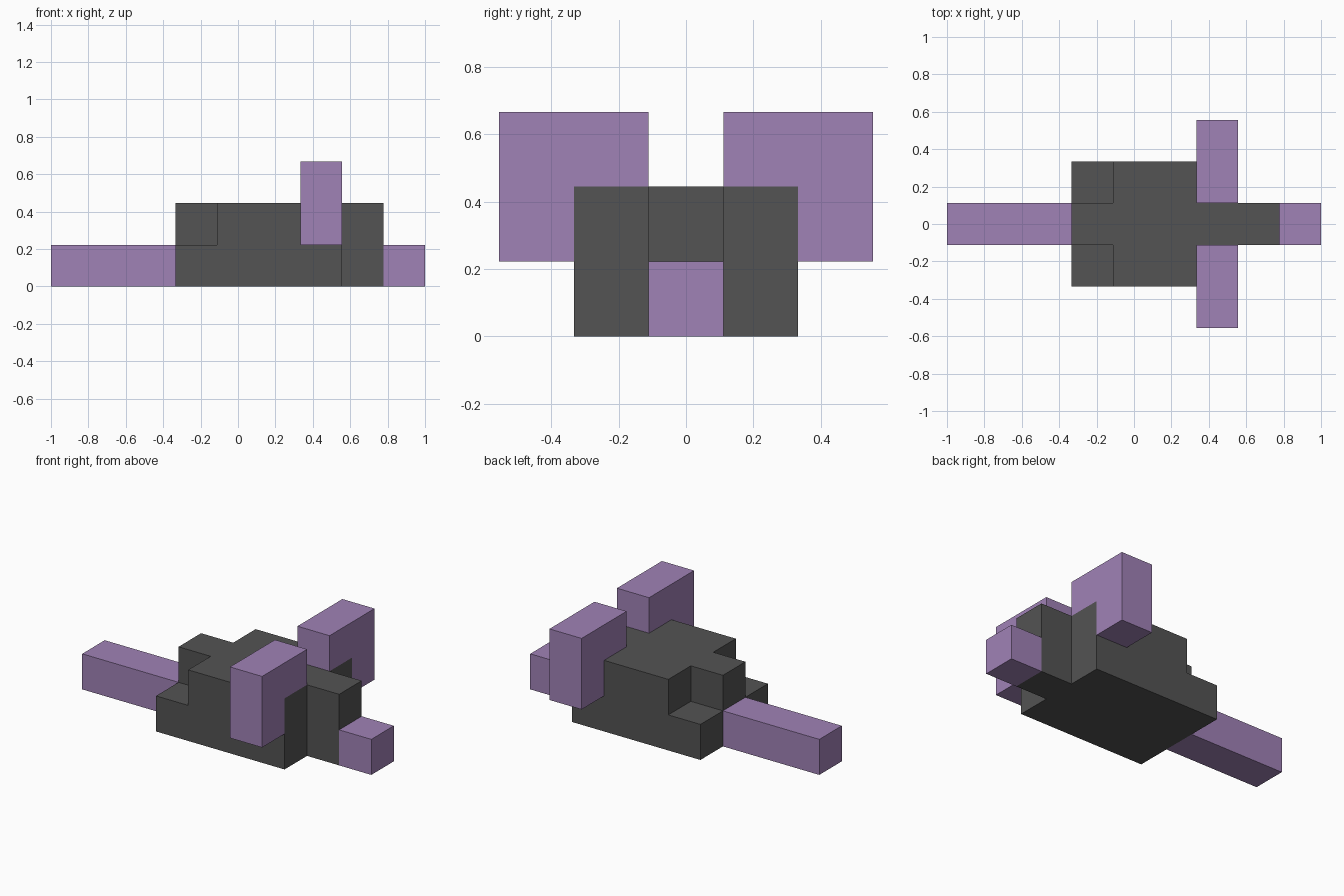
import bpy, bmesh
from mathutils import Vector

cube = bpy.data.objects.get("Cube")
if cube:
    bpy.data.objects.remove(cube, do_unlink=True)

U = 2 / 9  # block size: the model is nine blocks long


def material(name, rgb):
    m = bpy.data.materials.new(name)
    m.use_nodes = True
    m.diffuse_color = (*rgb, 1)
    bsdf = m.node_tree.nodes["Principled BSDF"]
    bsdf.inputs["Base Color"].default_value = (*rgb, 1)
    bsdf.inputs["Roughness"].default_value = 0.9
    return m


def box(xs, ys, zs):
    """Block cells in inclusive index ranges; y index 0 is the centre line."""
    return {(x, y, z) for x in range(xs[0], xs[1] + 1)
            for y in range(ys[0], ys[1] + 1) for z in range(zs[0], zs[1] + 1)}


def build(name, cells, mat):
    """Make the outer skin of a set of blocks as one clean mesh."""
    bm = bmesh.new()
    for c in cells:
        centre = Vector((-1 + (c[0] + 0.5) * U, c[1] * U, (c[2] + 0.5) * U))
        for axis in range(3):
            for sign in (-1, 1):
                side = list(c)
                side[axis] += sign
                if tuple(side) in cells:
                    continue
                n, a, b = Vector(), Vector(), Vector()
                n[axis] = sign * U / 2
                a[(axis + 1) % 3] = U / 2
                b[(axis + 2) % 3] = sign * U / 2
                corners = (-a - b, a - b, a + b, b - a)
                bm.faces.new([bm.verts.new(centre + n + k) for k in corners])
    bmesh.ops.remove_doubles(bm, verts=bm.verts, dist=1e-4)
    bmesh.ops.dissolve_limit(bm, angle_limit=0.01, verts=bm.verts, edges=bm.edges)
    bmesh.ops.recalc_face_normals(bm, faces=bm.faces)
    mesh = bpy.data.meshes.new(name)
    bm.to_mesh(mesh)
    bm.free()
    mesh.materials.append(mat)
    obj = bpy.data.objects.new(name, mesh)
    bpy.context.collection.objects.link(obj)
    return obj


purple = material("soft purple", (0.352, 0.223, 0.468))
grey = material("dark grey", (0.087, 0.087, 0.087))

# Body: wide block with lowered rear corners and a narrow neck in front
body = box((3, 6), (-1, 1), (0, 1)) | box((7, 7), (0, 0), (0, 1))
body -= {(3, -1, 1), (3, 1, 1)}
build("body", body, grey)

# Tail and snout on the centre line
build("tail", box((0, 2), (0, 0), (0, 0)), purple)
build("snout", box((8, 8), (0, 0), (0, 0)), purple)

# Ears: upright slabs that wrap over the shoulders of the body
for name, s in (("left_ear", 1), ("right_ear", -1)):
    ear = {(6, s * j, k) for j in (1, 2) for k in (1, 2)} - body
    build(name, ear, purple)
